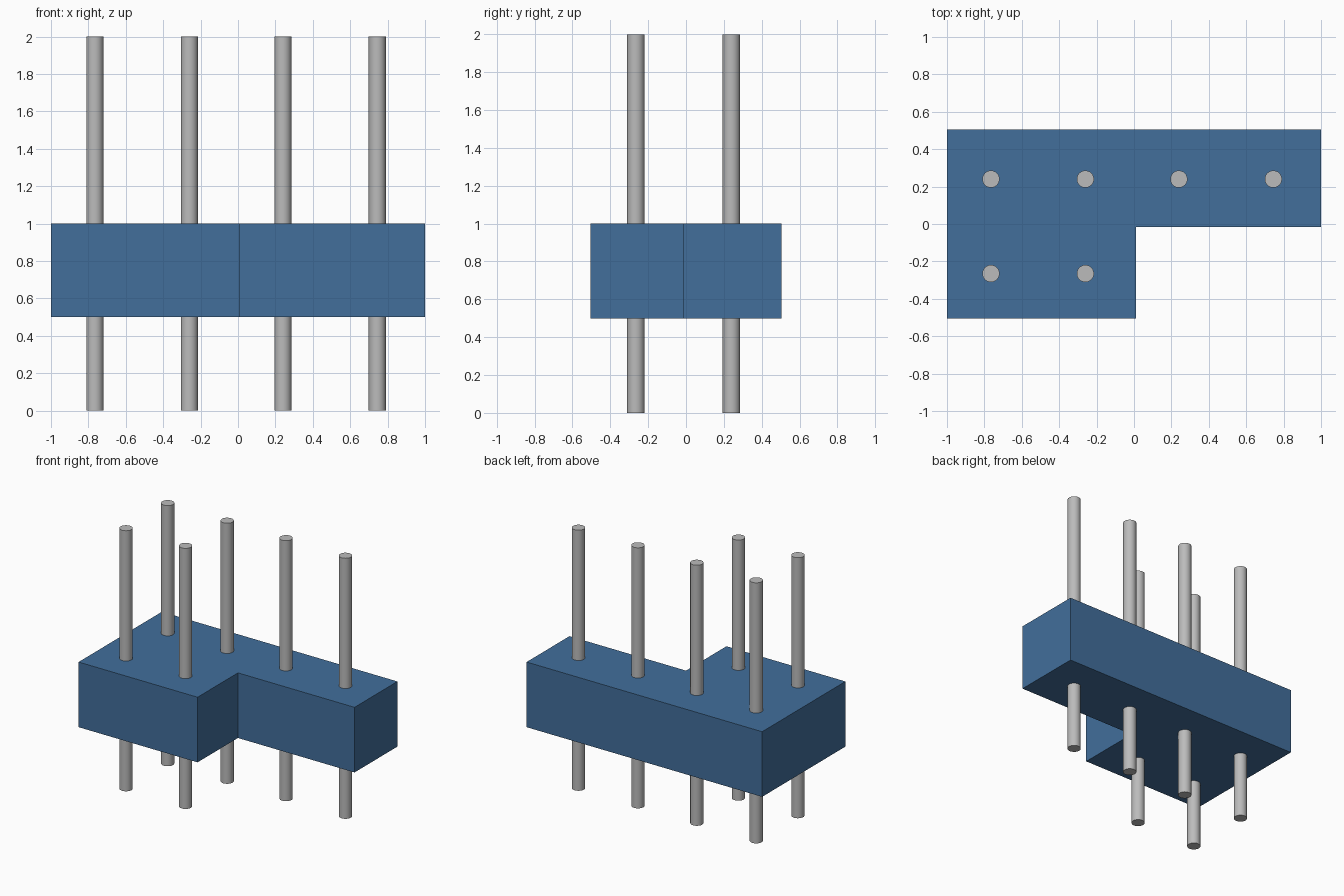
import bpy, bmesh, math

cube = bpy.data.objects.get("Cube")
if cube:
    bpy.data.objects.remove(cube, do_unlink=True)


def make_material(name, rgb):
    mat = bpy.data.materials.new(name)
    mat.use_nodes = True
    mat.diffuse_color = (*rgb, 1)
    bsdf = next(n for n in mat.node_tree.nodes if n.type == 'BSDF_PRINCIPLED')
    bsdf.inputs["Base Color"].default_value = (*rgb, 1)
    return mat


blue = make_material("blue plastic", (0.054, 0.158, 0.33))
grey = make_material("grey metal", (0.5, 0.5, 0.5))

# L-shaped block: one outline extruded upwards
outline = [(-1, -0.505), (0.01, -0.505), (0.01, -0.015),
           (1, -0.015), (1, 0.505), (-1, 0.505)]
Z_BOTTOM, Z_TOP = 0.5, 1.0
bm = bmesh.new()
base = bm.faces.new([bm.verts.new((x, y, Z_BOTTOM)) for x, y in outline])
ext = bmesh.ops.extrude_face_region(bm, geom=[base], use_keep_orig=True)
top = [g for g in ext["geom"] if isinstance(g, bmesh.types.BMVert)]
bmesh.ops.translate(bm, verts=top, vec=(0, 0, Z_TOP - Z_BOTTOM))
bmesh.ops.recalc_face_normals(bm, faces=bm.faces[:])
mesh = bpy.data.meshes.new("block")
bm.to_mesh(mesh)
bm.free()
mesh.materials.append(blue)
block = bpy.data.objects.new("block", mesh)
bpy.context.collection.objects.link(block)


# Round pins passing through the block
def add_pin(name, x, y):
    bpy.ops.mesh.primitive_cylinder_add(vertices=24, radius=0.046, depth=2,
                                        location=(x, y, 1))
    pin = bpy.context.object
    pin.name = name
    pin.data.materials.append(grey)
    bpy.ops.object.shade_smooth_by_angle(angle=math.radians(30))


columns = [-0.765, -0.26, 0.24, 0.745]
for i, x in enumerate(columns):
    add_pin(f"back_pin_{i + 1}", x, 0.24)
for i, x in enumerate(columns[:2]):
    add_pin(f"front_pin_{i + 1}", x, -0.265)
